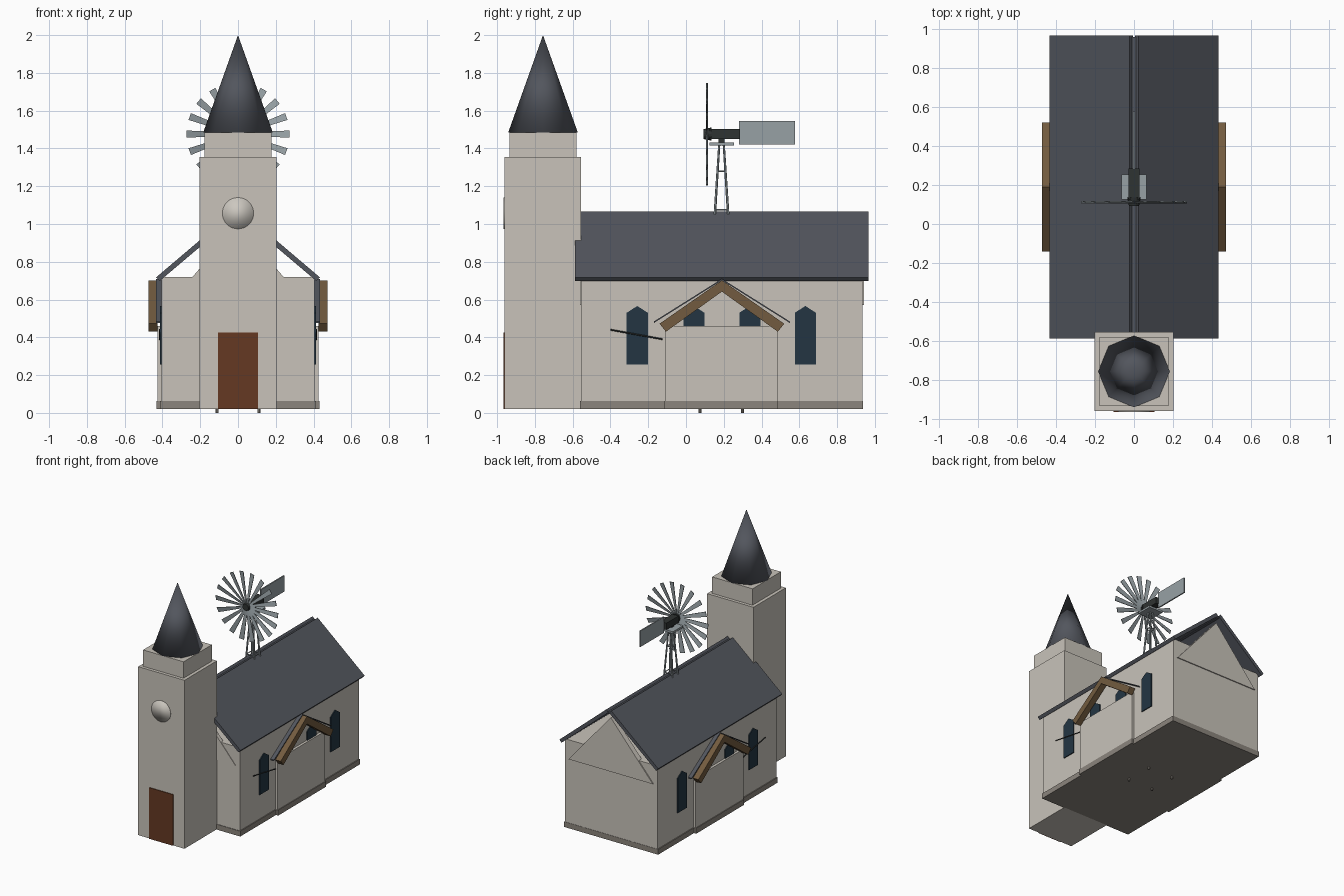
import bpy, bmesh, math
from mathutils import Vector, Matrix

if "Cube" in bpy.data.objects:
    bpy.data.objects.remove(bpy.data.objects["Cube"])


def mat(name, r, g, b):
    m = bpy.data.materials.new(name)
    m.diffuse_color = (r, g, b, 1)
    m.use_nodes = True
    m.node_tree.nodes["Principled BSDF"].inputs["Base Color"].default_value = m.diffuse_color
    return m


WALL = mat("cream_wall", 0.58, 0.545, 0.49)
PLINTH = mat("taupe_plinth", 0.26, 0.235, 0.205)
ROOF = mat("slate_roof", 0.085, 0.092, 0.11)
DOOR = mat("red_brown_door", 0.13, 0.04, 0.016)
BEAM = mat("brown_timber", 0.17, 0.105, 0.05)
GLASS = mat("dark_blue_glass", 0.017, 0.036, 0.055)
STEEL = mat("pale_steel", 0.31, 0.355, 0.375)
IRON = mat("dark_iron", 0.028, 0.033, 0.032)
DISC = mat("light_stone", 0.60, 0.57, 0.52)


def finish(name, bm, m, smooth=False):
    bmesh.ops.recalc_face_normals(bm, faces=bm.faces[:])
    me = bpy.data.meshes.new(name)
    bm.to_mesh(me)
    bm.free()
    for p in me.polygons:
        p.use_smooth = smooth
    me.materials.append(m)
    ob = bpy.data.objects.new(name, me)
    bpy.context.collection.objects.link(ob)
    return ob


def box(name, x0, x1, y0, y1, z0, z1, m):
    bm = bmesh.new()
    bmesh.ops.create_cube(bm, size=1)
    for v in bm.verts:
        v.co = ((x0 + x1) / 2 + v.co.x * (x1 - x0),
                (y0 + y1) / 2 + v.co.y * (y1 - y0),
                (z0 + z1) / 2 + v.co.z * (z1 - z0))
    return finish(name, bm, m)


def prism(name, pts, axis, a, b, m):
    """Extrude a profile: axis 'x' takes (y, z) points, axis 'y' takes (x, z)."""
    bm = bmesh.new()
    place = (lambda p, d: (d, p[0], p[1])) if axis == 'x' else (lambda p, d: (p[0], d, p[1]))
    f = bm.faces.new([bm.verts.new(place(p, a)) for p in pts])
    r = bmesh.ops.extrude_face_region(bm, geom=[f])
    off = Vector((b - a, 0, 0) if axis == 'x' else (0, b - a, 0))
    bmesh.ops.translate(bm, vec=off, verts=[v for v in r['geom'] if isinstance(v, bmesh.types.BMVert)])
    return finish(name, bm, m)


def rod(name, p, q, r1, r2, sides, m, smooth=False):
    p, q = Vector(p), Vector(q)
    bm = bmesh.new()
    bmesh.ops.create_cone(bm, cap_ends=True, segments=sides, radius1=r1, radius2=r2, depth=(q - p).length)
    rot = (q - p).to_track_quat('Z', 'Y').to_matrix().to_4x4()
    bm.transform(Matrix.Translation((p + q) / 2) @ rot)
    return finish(name, bm, m, smooth)


# Bell tower with octagonal spire, door and round disc
box("tower", -0.203, 0.203, -0.96, -0.555, 0.02, 1.355, WALL)
box("tower_top", -0.177, 0.177, -0.935, -0.58, 1.355, 1.485, WALL)
rod("spire", (0, -0.757, 1.485), (0, -0.757, 2.0), 0.184, 0, 8, ROOF, True)
box("door", -0.105, 0.105, -0.966, -0.958, 0.02, 0.425, DOOR)
rod("round_disc", (0, -0.955, 1.057), (0, -0.966, 1.057), 0.083, 0.083, 32, DISC, True)

# Nave
box("nave", -0.405, 0.405, -0.556, 0.935, 0.06, 0.72, WALL)
box("nave_plinth", -0.412, 0.412, -0.56, 0.937, 0.02, 0.062, PLINTH)
gable = [(-0.37, 0.57), (0.37, 0.57), (0, 1.0)]
prism("back_gable", gable, 'y', 0.90, 0.943, WALL)
prism("front_gable", gable, 'y', -0.56, -0.53, WALL)

# Side bay on each flank (wall and plinth run right through)
box("side_bay", -0.425, 0.425, -0.11, 0.485, 0.06, 0.46, WALL)
box("side_bay_plinth", -0.431, 0.431, -0.113, 0.488, 0.02, 0.063, PLINTH)

for s, side in ((1, "right"), (-1, "left")):
    # Roof slab, leaving a narrow groove at the ridge
    prism(f"roof_{side}", [(s * 0.433, 0.718), (s * 0.022, 1.067), (s * 0.004, 1.046), (s * 0.415, 0.698)],
          'y', -0.587, 0.967, ROOF)
    # Pointed windows
    for i, c in enumerate((-0.258, 0.042, 0.338, 0.632)):
        prism(f"window_{side}_{i}",
              [(c - 0.056, 0.255), (c + 0.056, 0.255), (c + 0.056, 0.53), (c, 0.566), (c - 0.056, 0.53)],
              'x', s * 0.404, s * 0.412, GLASS)
    # Timber chevron over the bay with a thin roof sheet behind it
    prism(f"chevron_beam_{side}",
          [(-0.14, 0.472), (0.19, 0.702), (0.52, 0.472), (0.486, 0.43), (0.19, 0.642), (-0.106, 0.43)],
          'x', s * 0.425, s * 0.473, BEAM)
    prism(f"bay_roof_{side}",
          [(-0.17, 0.484), (0.19, 0.71), (0.55, 0.484), (0.55, 0.476), (0.19, 0.702), (-0.17, 0.476)],
          'x', s * 0.40, s * 0.435, ROOF)
    # Thin iron bar on the wall
    rod(f"wall_bar_{side}", (s * 0.416, -0.40, 0.44), (s * 0.416, -0.125, 0.39), 0.004, 0.004, 6, IRON)
    # Small foot pins
    for y in (0.075, 0.30):
        rod(f"foot_pin_{side}", (s * 0.11, y, 0), (s * 0.11, y, 0.03), 0.008, 0.008, 8, PLINTH)

# Ridge strip closing the groove
box("ridge_strip", -0.012, 0.012, -0.56, 0.96, 1.035, 1.052, ROOF)

# Wind pump frame standing on the ridge
CY = 0.188
corners = [(1, 1), (-1, 1), (-1, -1), (1, -1)]


def frame(c, z):
    t = (z - 1.04) / 0.38
    w = 0.036 * (1 - t) + 0.012 * t
    return (c[0] * w, CY + c[1] * w, z)


for i, c in enumerate(corners):
    rod("pump_leg", frame(c, 1.04), frame(c, 1.42), 0.007, 0.006, 6, STEEL)
    for z in (1.075, 1.28):
        rod("pump_brace", frame(c, z), frame(corners[i - 1], z), 0.004, 0.004, 6, STEEL)
box("pump_platform", -0.063, 0.063, 0.125, 0.253, 1.416, 1.432, STEEL)
box("gear_box", -0.028, 0.028, 0.125, 0.285, 1.45, 1.503, IRON)
box("gear_post", -0.015, 0.015, 0.173, 0.203, 1.43, 1.452, IRON)
box("tail_vane", -0.005, 0.005, 0.28, 0.577, 1.42, 1.546, STEEL)

# Wheel of eighteen blades
WZ = 1.476
rod("wheel_hub", (0, 0.135, WZ), (0, 0.093, WZ), 0.035, 0.026, 16, IRON)
bm = bmesh.new()
for k in range(18):
    rot = Matrix.Translation((0, 0.112, WZ)) @ Matrix.Rotation(math.radians(20 * k), 4, 'Y')
    new = bmesh.ops.create_cube(bm, size=1)['verts']
    for v in new:
        outer = v.co.x > 0
        w = 0.038 if outer else 0.016
        v.co = rot @ Vector((0.272 if outer else 0.03, v.co.y * 0.005 + v.co.z * 0.006, v.co.z * w))
finish("wheel_blades", bm, STEEL)
